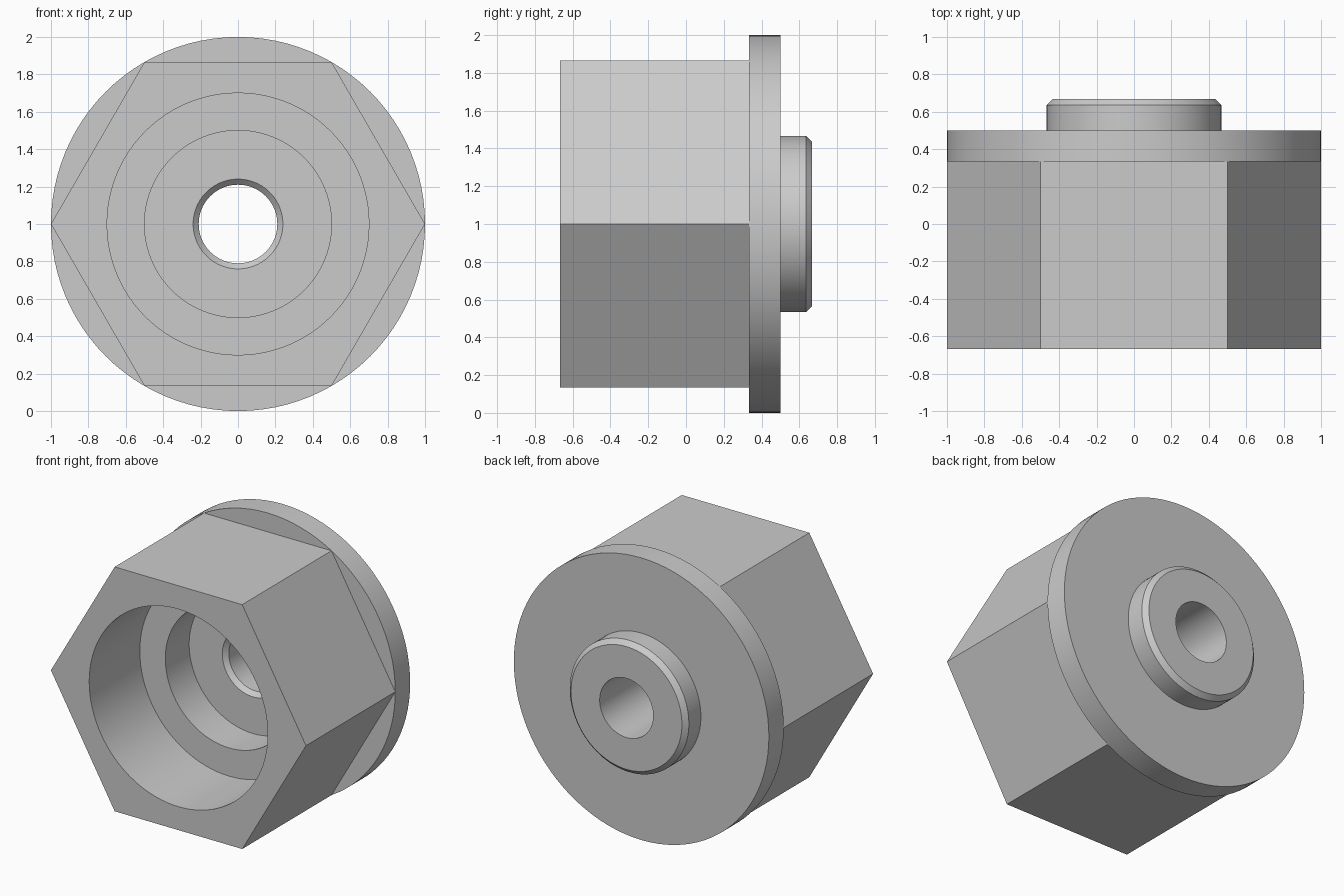
import bpy, bmesh, math

cube = bpy.data.objects.get("Cube")
if cube:
    bpy.data.objects.remove(cube)

SEGMENTS = 96  # multiple of six, so hexagon corners land on vertices


def round_radius(r):
    return lambda angle: r


def hex_radius(r):
    # distance to a hexagon outline with corners on the x axis
    sector = math.pi / 3
    return lambda angle: r * math.cos(sector / 2) / math.cos(angle % sector - sector / 2)


# Closed section of the nut: outline and position along y
section = [
    (hex_radius(1), -0.667), (hex_radius(1), 0.333),        # hexagon body
    (round_radius(1), 0.333), (round_radius(1), 0.5),       # flange
    (round_radius(0.467), 0.5), (round_radius(0.467), 0.635),
    (round_radius(0.435), 0.667),                           # chamfered boss
    (round_radius(0.21), 0.667), (round_radius(0.21), 0.197),
    (round_radius(0.24), 0.167),                            # through hole
    (round_radius(0.5), 0.167), (round_radius(0.5), -0.1),  # inner bore
    (round_radius(0.7), -0.1), (round_radius(0.7), -0.667), # outer bore
]

bm = bmesh.new()
rings = []
for outline, y in section:
    ring = []
    for i in range(SEGMENTS):
        a = 2 * math.pi * i / SEGMENTS
        r = outline(a)
        ring.append(bm.verts.new((r * math.cos(a), y, 1 + r * math.sin(a))))
    rings.append(ring)

# Skin neighbouring rings, closing the section back to the start
for k, ring in enumerate(rings):
    following = rings[(k + 1) % len(rings)]
    for i in range(SEGMENTS):
        j = (i + 1) % SEGMENTS
        bm.faces.new((ring[i], ring[j], following[j], following[i]))

# Hexagon corners meet the flange rim
bmesh.ops.remove_doubles(bm, verts=bm.verts, dist=0.0001)
bmesh.ops.recalc_face_normals(bm, faces=bm.faces)

mesh = bpy.data.meshes.new("flanged_hex_nut")
bm.to_mesh(mesh)
bm.free()
nut = bpy.data.objects.new("flanged_hex_nut", mesh)
bpy.context.collection.objects.link(nut)

# Plain grey metal
grey = bpy.data.materials.new("light_grey")
grey.use_nodes = True
colour = (0.6, 0.6, 0.6, 1)
grey.diffuse_color = colour
grey.node_tree.nodes["Principled BSDF"].inputs["Base Color"].default_value = colour
mesh.materials.append(grey)

bpy.ops.object.select_all(action="DESELECT")
nut.select_set(True)
bpy.context.view_layer.objects.active = nut
bpy.ops.object.shade_smooth_by_angle(angle=math.radians(30))
